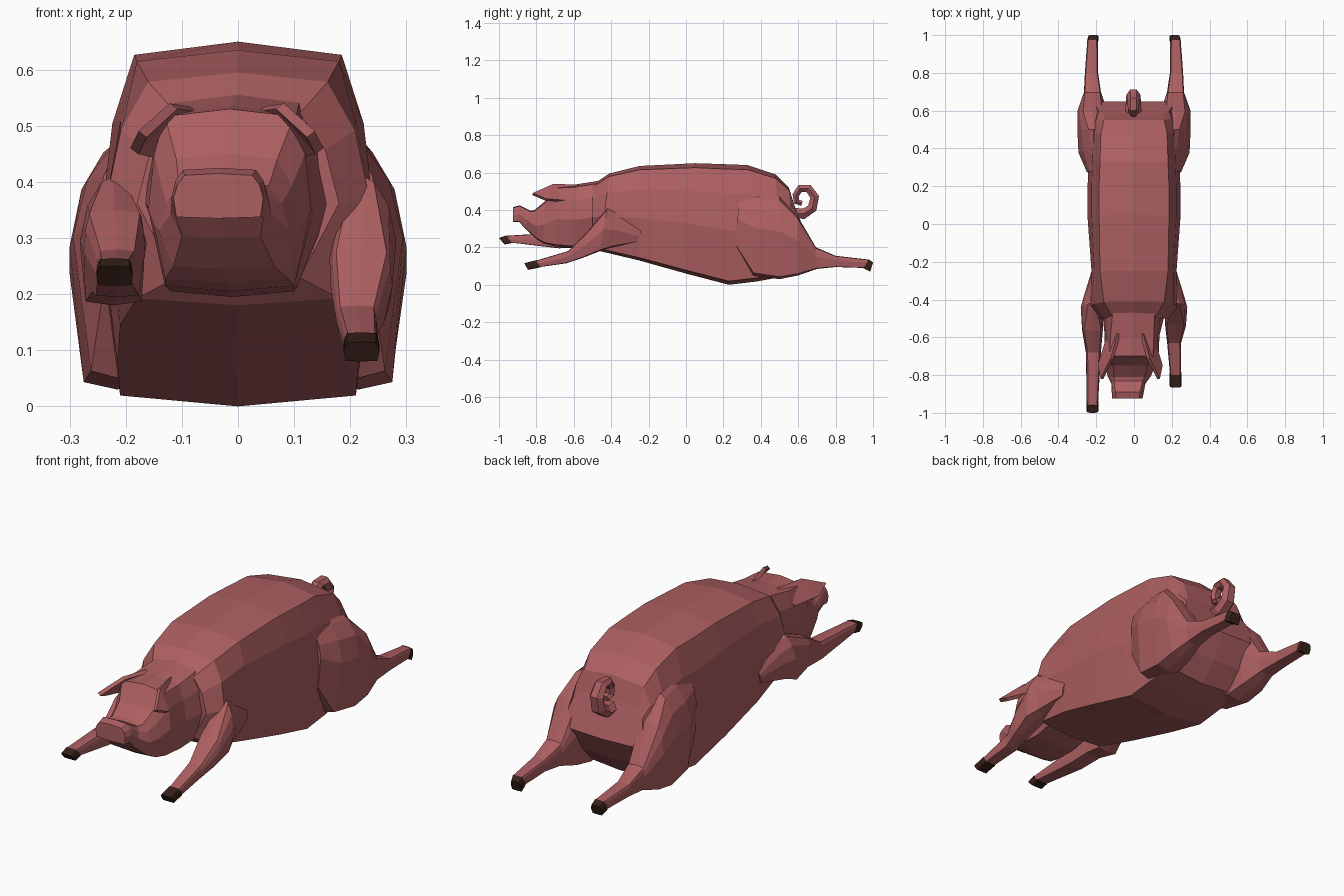
import bpy, bmesh
from math import sin, cos, pi
from mathutils import Vector


def material(name, rgb):
    m = bpy.data.materials.new(name)
    m.diffuse_color = (*rgb, 1)
    return m


SKIN = material("skin", (0.42, 0.115, 0.12))
HOOF = material("hoof", (0.04, 0.015, 0.01))


def finish(name, bm, mat):
    me = bpy.data.meshes.new(name)
    bm.to_mesh(me)
    bm.free()
    me.materials.append(mat)
    ob = bpy.data.objects.new(name, me)
    bpy.context.collection.objects.link(ob)
    return ob


def skin_rings(name, rings, mat=SKIN):
    """Join closed rings of points into a capped flat-shaded tube."""
    bm = bmesh.new()
    vs = [[bm.verts.new(p) for p in r] for r in rings]
    n = len(rings[0])
    for a, b in zip(vs, vs[1:]):
        for i in range(n):
            j = (i + 1) % n
            bm.faces.new((a[i], a[j], b[j], b[i]))
    bm.faces.new(vs[0])
    bm.faces.new(vs[-1])
    bmesh.ops.recalc_face_normals(bm, faces=bm.faces)
    return finish(name, bm, mat)


def section(yt, zt, yb, zb, x, wt, wm, wb, mid):
    """Ten-sided slice from a top point to a bottom point, with half widths."""
    half = [(0, 0), (wt, .04), (wt * .35 + wm * .65, mid * .45), (wm, mid), (wb, .97), (0, 1)]
    pts = half + [(-w, t) for w, t in half[-2:0:-1]]
    return [(x + w, yt + (yb - yt) * t, zt + (zb - zt) * t) for w, t in pts]


def loft(name, rows, side=1, mat=SKIN, mid=.55):
    rings = [section(*r[:4], r[4] * side, *r[5:], mid) for r in rows]
    return skin_rings(name, rings, mat)


# barrel-shaped torso, neck to rump
loft("torso", [
    (-.50, .535, -.50, .22, 0, .11, .18, .11),
    (-.41, .595, -.46, .18, 0, .16, .235, .18),
    (-.25, .635, -.25, .13, 0, .18, .225, .21),
    (.05, .65, .00, .06, 0, .185, .245, .215),
    (.20, .645, .23, .00, 0, .185, .245, .21),
    (.33, .64, .38, .018, 0, .18, .24, .21),
    (.48, .59, .50, .04, 0, .175, .24, .19),
    (.55, .52, .58, .13, 0, .16, .22, .18),
    (.58, .42, .65, .25, 0, .16, .20, .17),
])

# head turned very slightly to one side, ending in a flared snout
loft("head", [
    (-.44, .56, -.46, .21, 0, .11, .17, .11),
    (-.60, .535, -.58, .195, -.01, .115, .145, .11),
    (-.70, .53, -.70, .205, -.015, .115, .145, .115),
    (-.75, .45, -.76, .22, -.02, .09, .13, .11),
    (-.81, .40, -.80, .245, -.025, .08, .115, .09),
    (-.83, .395, -.86, .30, -.03, .075, .09, .07),
    (-.89, .425, -.89, .335, -.033, .065, .085, .078),
    (-.925, .415, -.925, .335, -.035, .06, .08, .075),
])

# forward-folded ears
for s, label in ((-1, "left"), (1, "right")):
    bm = bmesh.new()
    p = [bm.verts.new((s * x - .02, y, z)) for x, y, z in (
        (.06, -.58, .53), (.125, -.62, .445), (.165, -.75, .455),
        (.095, -.71, .535), (.150, -.82, .485))]
    bm.faces.new((p[0], p[1], p[2], p[3]))
    bm.faces.new((p[3], p[2], p[4]))
    bmesh.ops.recalc_face_normals(bm, faces=bm.faces)
    ear = finish(label + "_ear", bm, SKIN)
    mod = ear.modifiers.new("thickness", "SOLIDIFY")
    mod.thickness = .018
    mod.offset = 0

# hind legs stretched backwards, heavy thighs
HIND = [
    (.28, .46, .27, .20, .20, .02, .05, .04),
    (.39, .485, .36, .05, .212, .01, .082, .05),
    (.50, .47, .50, .03, .215, .025, .085, .06),
    (.595, .37, .60, .05, .22, .05, .08, .055),
    (.695, .20, .70, .085, .22, .04, .045, .035),
    (.80, .155, .80, .095, .225, .03, .035, .03),
    (.975, .135, .95, .09, .22, .022, .028, .025),
]
HIND_HOOF = [
    (.975, .137, .95, .088, .22, .024, .03, .027),
    (1.0, .12, .985, .07, .215, .02, .028, .025),
]
# front legs reach forward, one lower and one higher
SHOULDER = [
    (-.24, .29, -.26, .23, .20, .02, .025, .02),
    (-.36, .385, -.40, .20, .21, .015, .055, .04),
    (-.42, .41, -.46, .18, .222, .02, .06, .05),
]
LOW = SHOULDER + [
    (-.53, .28, -.55, .145, .22, .045, .055, .04),
    (-.63, .18, -.64, .115, .212, .03, .036, .03),
    (-.80, .13, -.78, .095, .22, .024, .03, .026),
]
LOW_HOOF = [
    (-.80, .132, -.78, .093, .22, .026, .032, .028),
    (-.865, .115, -.845, .08, .22, .026, .032, .028),
]
HIGH = SHOULDER + [
    (-.56, .35, -.56, .20, .22, .045, .055, .04),
    (-.68, .28, -.68, .195, .215, .03, .04, .038),
    (-.96, .262, -.93, .225, .22, .024, .03, .028),
]
HIGH_HOOF = [
    (-.96, .264, -.93, .223, .22, .026, .032, .030),
    (-1.0, .250, -.97, .215, .22, .026, .032, .030),
]
for s, label, leg, hoof in ((-1, "left", HIGH, HIGH_HOOF), (1, "right", LOW, LOW_HOOF)):
    loft(label + "_hind_leg", HIND, s, mid=.42)
    loft(label + "_hind_hoof", HIND_HOOF, s, HOOF)
    loft(label + "_front_leg", leg, s, mid=.5)
    loft(label + "_front_hoof", hoof, s, HOOF)

# curly tail: tapered six-sided tube along a spiral in the yz plane
path = [(.53, .385), (.63, .38), (.675, .41), (.688, .47), (.655, .515),
        (.61, .515), (.587, .48), (.59, .445), (.62, .435)]
rings = []
for i, (y, z) in enumerate(path):
    a, b = path[max(i - 1, 0)], path[min(i + 1, len(path) - 1)]
    t = Vector((0, b[0] - a[0], b[1] - a[1])).normalized()
    nrm = Vector((0, -t.z, t.y))
    r = .038 - .0025 * i
    rings.append([Vector((-.003, y, z)) + Vector((1, 0, 0)) * r * 1.15 * cos(k * pi / 3)
                  + nrm * r * .9 * sin(k * pi / 3) for k in range(6)])
skin_rings("tail", rings)
